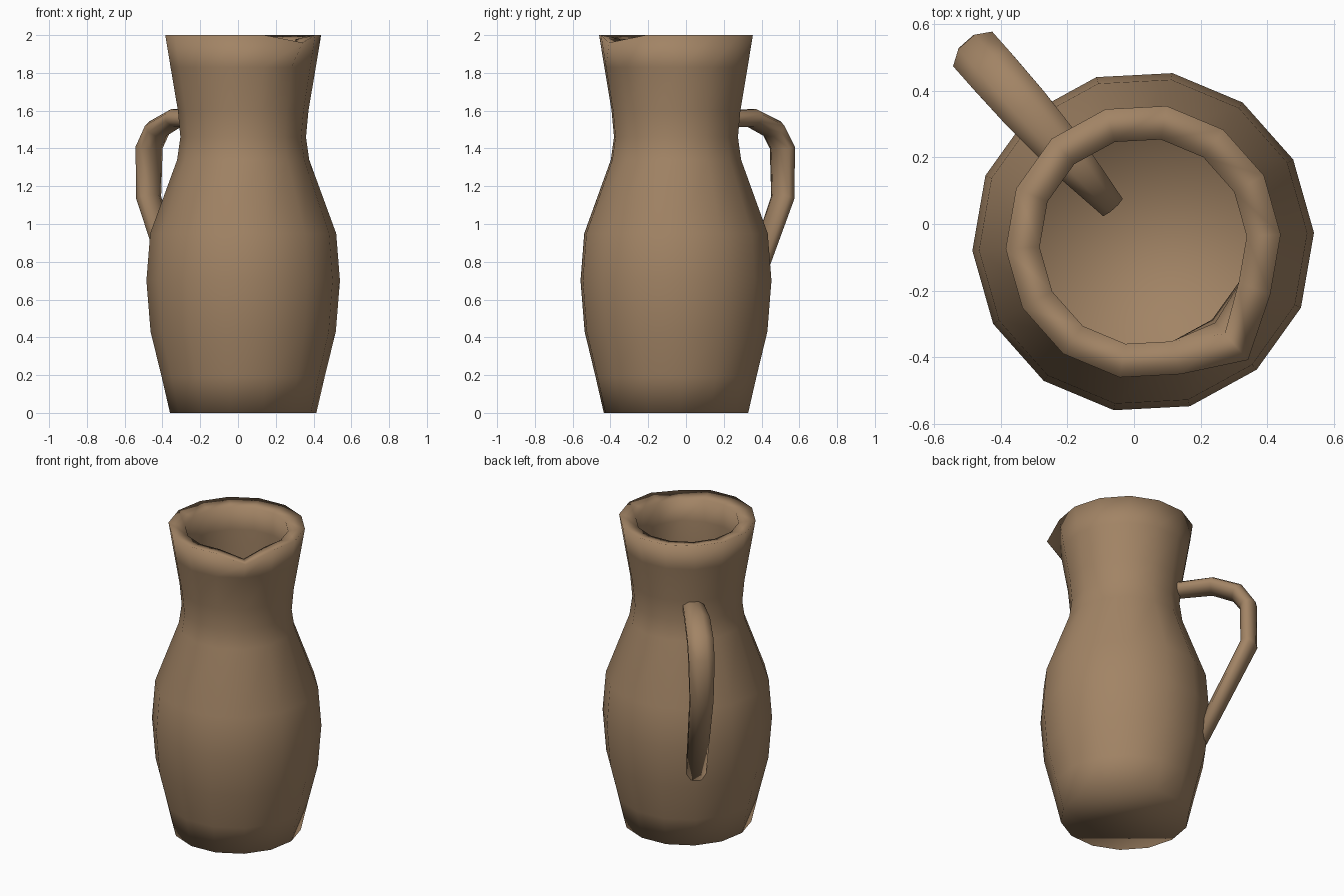
import bpy
import math

if "Cube" in bpy.data.objects:
    bpy.data.objects.remove(bpy.data.objects["Cube"])

CX, CY = 0.0275, -0.053           # axis of the pot
SIDES, TURN = 14, math.radians(3)

clay = bpy.data.materials.new("brown_clay")
clay.diffuse_color = (0.36, 0.23, 0.13, 1)
clay.use_nodes = True
clay.node_tree.nodes["Principled BSDF"].inputs["Base Color"].default_value = clay.diffuse_color


def skin(name, rings):
    """Bridge equal-length rings into a closed smooth tube with end caps."""
    n = len(rings[0])
    verts = [p for ring in rings for p in ring]
    faces = [(r * n + i, r * n + (i + 1) % n, (r + 1) * n + (i + 1) % n, (r + 1) * n + i)
             for r in range(len(rings) - 1) for i in range(n)]
    faces.append(tuple(reversed(range(n))))
    faces.append(tuple(range((len(rings) - 1) * n, len(rings) * n)))
    mesh = bpy.data.meshes.new(name)
    mesh.from_pydata(verts, [], faces)
    mesh.materials.append(clay)
    for p in mesh.polygons:
        p.use_smooth = True
    obj = bpy.data.objects.new(name, mesh)
    bpy.context.collection.objects.link(obj)
    return obj


# Pot: outer wall, thick lip, inner wall and floor; (radius, z, spout pull, spout drop)
profile = [
    (0.388, 0.00, 0, 0), (0.432, 0.19, 0, 0), (0.491, 0.43, 0, 0), (0.513, 0.70, 0, 0),
    (0.493, 0.95, 0, 0), (0.350, 1.34, 0, 0), (0.333, 1.46, 0, 0), (0.346, 1.60, 0, 0),
    (0.385, 1.83, 0, 0), (0.413, 2.00, 0.061, 0.04),
    (0.311, 1.98, 0.058, 0.03), (0.315, 1.83, 0.01, 0), (0.312, 1.46, 0, 0),
    (0.325, 1.34, 0, 0), (0.465, 0.95, 0, 0), (0.485, 0.70, 0, 0), (0.462, 0.43, 0, 0),
    (0.40, 0.19, 0, 0), (0.34, 0.05, 0, 0),
]
rings = []
for r, z, pull, drop in profile:
    ring = []
    for i in range(SIDES):
        a = TURN + math.tau * i / SIDES
        spout = i == 12           # single vertex column drawn out as the pouring lip
        rr = r + pull * spout
        ring.append((CX + rr * math.cos(a), CY + rr * math.sin(a), z - drop * spout))
    rings.append(ring)
skin("pot_body", rings)

# Handle: octagonal sections along a path; (distance from axis, z, width, thickness)
path = [
    (0.14, 1.50, 0.08, 0.06), (0.33, 1.553, 0.13, 0.09), (0.535, 1.562, 0.155, 0.095),
    (0.685, 1.503, 0.16, 0.10), (0.752, 1.405, 0.16, 0.10), (0.755, 1.14, 0.145, 0.10),
    (0.455, 0.50, 0.12, 0.09),
]
ang = math.radians(131.5)
ux, uy = math.cos(ang), math.sin(ang)
rings = []
for k, (d, z, w, t) in enumerate(path):
    a, b = path[max(k - 1, 0)], path[min(k + 1, len(path) - 1)]
    td, tz = b[0] - a[0], b[1] - a[1]
    length = math.hypot(td, tz)
    nd, nz = -tz / length, td / length      # in-plane normal
    ring = []
    for i in range(8):
        f = math.tau * (i + 0.5) / 8
        s, o = math.cos(f) * w / 2 * 1.06, math.sin(f) * t / 2 * 1.06
        dd = d + nd * o
        ring.append((CX + ux * dd - uy * s, CY + uy * dd + ux * s, z + nz * o))
    rings.append(ring[::-1])
handle = skin("handle", rings)

# Make every part's normals point outward
import bmesh
for obj in bpy.context.collection.objects:
    bm = bmesh.new()
    bm.from_mesh(obj.data)
    bmesh.ops.recalc_face_normals(bm, faces=bm.faces)
    bm.to_mesh(obj.data)
    bm.free()
